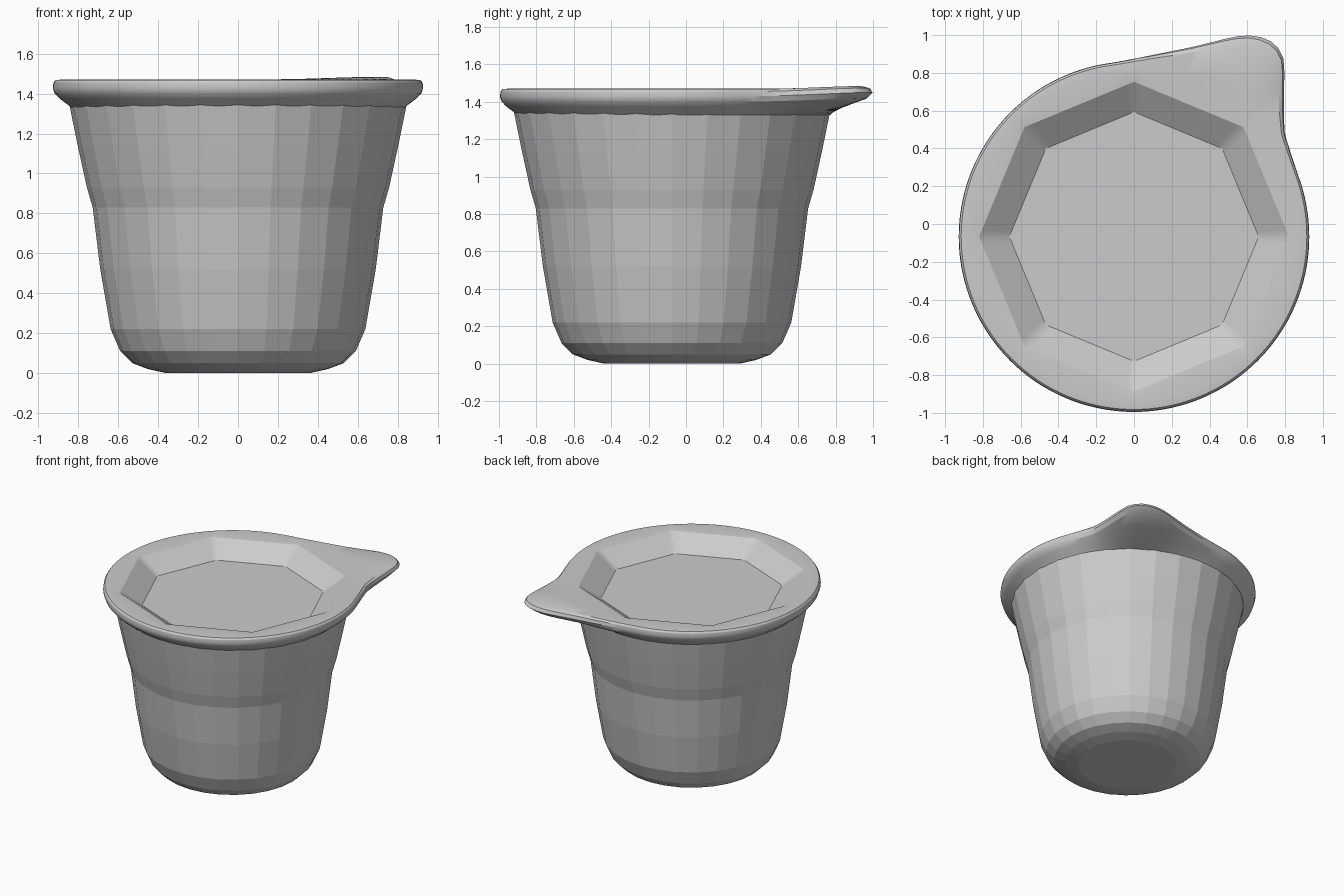
import bpy, bmesh
from math import sin, cos, pi, atan2, radians
from mathutils import Vector

if "Cube" in bpy.data.objects:
    bpy.data.objects.remove(bpy.data.objects["Cube"])

CY = -0.067          # centre of the round cup in y
RIM = 0.928


def loft(name, rings, cap_first=False, cap_last=False):
    bm = bmesh.new()
    loops = [[bm.verts.new(p) for p in ring] for ring in rings]
    n = len(loops[0])
    for lo, hi in zip(loops, loops[1:]):
        for i in range(n):
            j = (i + 1) % n
            bm.faces.new((lo[i], lo[j], hi[j], hi[i]))
    if cap_first:
        bm.faces.new(loops[0][::-1])
    if cap_last:
        bm.faces.new(loops[-1])
    bmesh.ops.recalc_face_normals(bm, faces=bm.faces)
    mesh = bpy.data.meshes.new(name)
    bm.to_mesh(mesh)
    bm.free()
    ob = bpy.data.objects.new(name, mesh)
    bpy.context.collection.objects.link(ob)
    return ob


# Tapered cup body, faceted, with a soft lower edge and a step in the wall
profile = [(0.0, 0.36), (0.02, 0.45), (0.05, 0.53), (0.11, 0.59), (0.22, 0.638),
           (0.52, 0.69), (0.83, 0.728), (0.93, 0.757), (1.14, 0.803), (1.345, 0.845)]
SIDES = 28
body_rings = [[(r * cos(2 * pi * i / SIDES), CY - 0.008 + r * sin(2 * pi * i / SIDES), z)
               for i in range(SIDES)] for z, r in profile]
loft("cup_body", body_rings, cap_first=True)

# Lid outline: a circle with a rounded pull tab at the back right corner
tab = [Vector(p) for p in [(0.87, 0.257), (0.835, 0.36), (0.797, 0.48), (0.793, 0.6),
                           (0.797, 0.86), (0.775, 0.92), (0.73, 0.965), (0.67, 0.99),
                           (0.60, 1.0), (0.53, 0.992), (0.3, 0.935), (0.0, 0.875),
                           (-0.1, 0.856)]]


def outline_radius(a):
    d = Vector((cos(a), sin(a)))
    c = Vector((0, CY))
    for p, q in zip(tab, tab[1:]):
        p, q = p - c, q - c
        if atan2(p.y, p.x) <= a <= atan2(q.y, q.x):
            e = q - p
            return p.cross(e) / d.cross(e)
    return RIM


def octagon_radius(a, r):
    step = pi / 4
    return r * cos(step / 2) / cos(a % step - step / 2)


N = 144
angles = [2 * pi * i / N for i in range(N)]


def rim_ring(inset, z, base=0.84):
    # inset 0 follows the wall of the cup, inset 1 the outer edge of the lid
    ring = []
    for a in angles:
        out = outline_radius(a)
        r = base + (out - base) * inset
        lift = max(0, r - RIM) * 0.06
        ring.append((r * cos(a), CY + r * sin(a), z + lift))
    return ring


def recess_ring(r, z):
    return [(octagon_radius(a, r) * cos(a), CY + octagon_radius(a, r) * sin(a), z)
            for a in angles]


# Lid: rolled rim, flat top border and shallow eight-sided recess
lid = loft("lid", [
    rim_ring(-0.03, 1.33), rim_ring(0.15, 1.345), rim_ring(0.6, 1.375),
    rim_ring(0.9, 1.402), rim_ring(1.0, 1.43), rim_ring(0.96, 1.455),
    rim_ring(0.85, 1.468), rim_ring(0.3, 1.472),
    recess_ring(0.82, 1.465), recess_ring(0.66, 1.355)], cap_last=True)
bpy.context.view_layer.objects.active = lid
lid.select_set(True)
bpy.ops.object.shade_smooth_by_angle(angle=radians(28))
